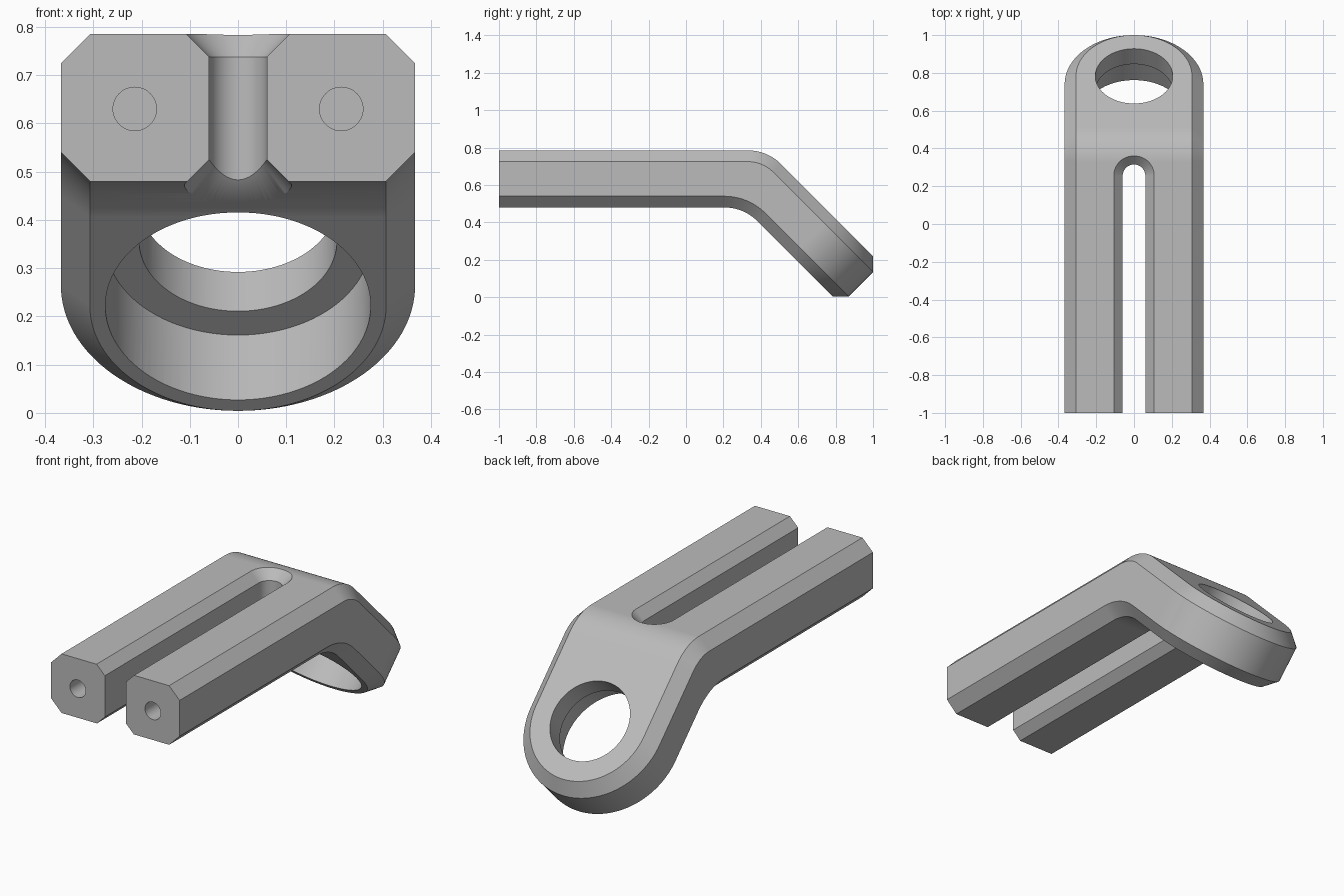
import bpy, bmesh
from math import sin, cos, pi, sqrt, tan
from mathutils import Vector

cube = bpy.data.objects.get("Cube")
if cube:
    bpy.data.objects.remove(cube, do_unlink=True)

HALF, THICK, CH = 0.367, 0.305, 0.06      # half width, thickness, chamfer
TOP, BEND_R = 0.785, 0.25
S = sqrt(0.5)


def loft(name, layers):
    """Solid from layers of (half_width, y, z) stations, each ending in an apex."""
    bm = bmesh.new()
    rows = []
    for layer in layers:
        right = [bm.verts.new((w, y, z)) for w, y, z in layer]
        left = [bm.verts.new((-w, y, z)) for w, y, z in layer[:-1]] + [right[-1]]
        rows.append((right, left))
    n = len(layers[0])
    for (r0, l0), (r1, l1) in zip(rows, rows[1:]):
        for a, b in ((r0, r1), (l0, l1)):
            for i in range(n - 1):
                bm.faces.new((a[i], a[i + 1], b[i + 1], b[i]))
    for r, l in (rows[0], rows[-1]):
        for i in range(n - 2):
            bm.faces.new((r[i], r[i + 1], l[i + 1], l[i]))
        bm.faces.new((r[-2], r[-1], l[-2]))
    bm.faces.new([r[0] for r, l in rows] + [l[0] for r, l in reversed(rows)])
    bmesh.ops.recalc_face_normals(bm, faces=bm.faces)
    mesh = bpy.data.meshes.new(name)
    bm.to_mesh(mesh)
    bm.free()
    obj = bpy.data.objects.new(name, mesh)
    bpy.context.collection.objects.link(obj)
    return obj


def plate_point(depth, along=0.0):
    """Point on the tilted plate's middle line, measured from the eye centre."""
    total, diff = 1.22 - depth / S, 0.346
    return Vector((0, (total + diff) / 2 + along * S, (total - diff) / 2 - along * S))


def body_layer(depth, inset, radius):
    w = HALF - inset
    z = TOP - depth
    corner = 1.22 - depth / S - z
    y0 = corner - radius * tan(pi / 8)
    pts = [(w, -1, z)]
    for i in range(17):                    # bend
        a = pi / 4 * i / 16
        pts.append((w, y0 + radius * sin(a), z - radius * (1 - cos(a))))
    for i in range(33):                    # rounded end
        a = pi / 2 * i / 32
        p = plate_point(depth, w * sin(a))
        pts.append((w * cos(a), p.y, p.z))
    return pts


def slot_layer(bottom, spread):
    pts = []
    for i in range(-1, 17):
        a = max(i, 0) / 16 * pi / 2
        t = sin(a) ** 2
        if bottom:
            z = 0.525 - 0.042 * t - (0.047 - 0.004 * t) * spread
            r = 0.06 + (0.047 - 0.017 * t) * spread
        else:
            z = 0.738 + 0.047 * spread
            r = 0.06 + 0.047 * spread
        pts.append((r * cos(a), -1.1 if i < 0 else 0.255 + r * sin(a), z))
    return pts


def cylinder(name, radius, depth, location, tilt, sides=96):
    bpy.ops.mesh.primitive_cylinder_add(vertices=sides, radius=radius, depth=depth,
                                        location=location, rotation=(tilt, 0, 0))
    obj = bpy.context.object
    obj.name = name
    return obj


# Bent, chamfered bar with a rounded eye end
body = loft("bent_fork_bracket", [
    body_layer(0, CH, BEND_R),
    body_layer(CH, 0, BEND_R - CH),
    body_layer(THICK - CH, 0, BEND_R + CH),
    body_layer(THICK, CH, BEND_R)])

# Cutters: chamfered slot, stepped eye, holes in the fork ends
normal = Vector((0, S, S))
cutters = [
    loft("slot_cutter", [slot_layer(True, 2), slot_layer(True, 0),
                         slot_layer(False, 0), slot_layer(False, 2)]),
    cylinder("eye_cutter", 0.205, 0.8, plate_point(THICK / 2), -pi / 4),
    cylinder("counterbore_cutter", 0.275, 0.39,
             plate_point(THICK) - normal * 0.005, -pi / 4)]
for side in (-1, 1):
    cutters.append(cylinder("end_hole_cutter", 0.045, 0.8,
                            (side * 0.214, -1, 0.63), pi / 2, 48))

bpy.ops.object.select_all(action='DESELECT')
bpy.context.view_layer.objects.active = body
body.select_set(True)
for cutter in cutters:
    cutter.hide_render = True
    mod = body.modifiers.new("cut", 'BOOLEAN')
    mod.operation = 'DIFFERENCE'
    mod.solver = 'EXACT'
    mod.object = cutter
    bpy.ops.object.modifier_apply(modifier=mod.name)
for cutter in cutters:
    bpy.data.objects.remove(cutter, do_unlink=True)

# Plain grey finish
grey = bpy.data.materials.new("light_grey")
grey.use_nodes = True
colour = (0.5, 0.5, 0.5, 1)
grey.diffuse_color = colour
grey.node_tree.nodes["Principled BSDF"].inputs["Base Color"].default_value = colour
body.data.materials.clear()
body.data.materials.append(grey)
for face in body.data.polygons:
    face.material_index = 0

bpy.ops.object.shade_smooth_by_angle(angle=pi / 6)
weighted = body.modifiers.new("even_shading", 'WEIGHTED_NORMAL')
weighted.keep_sharp = True
